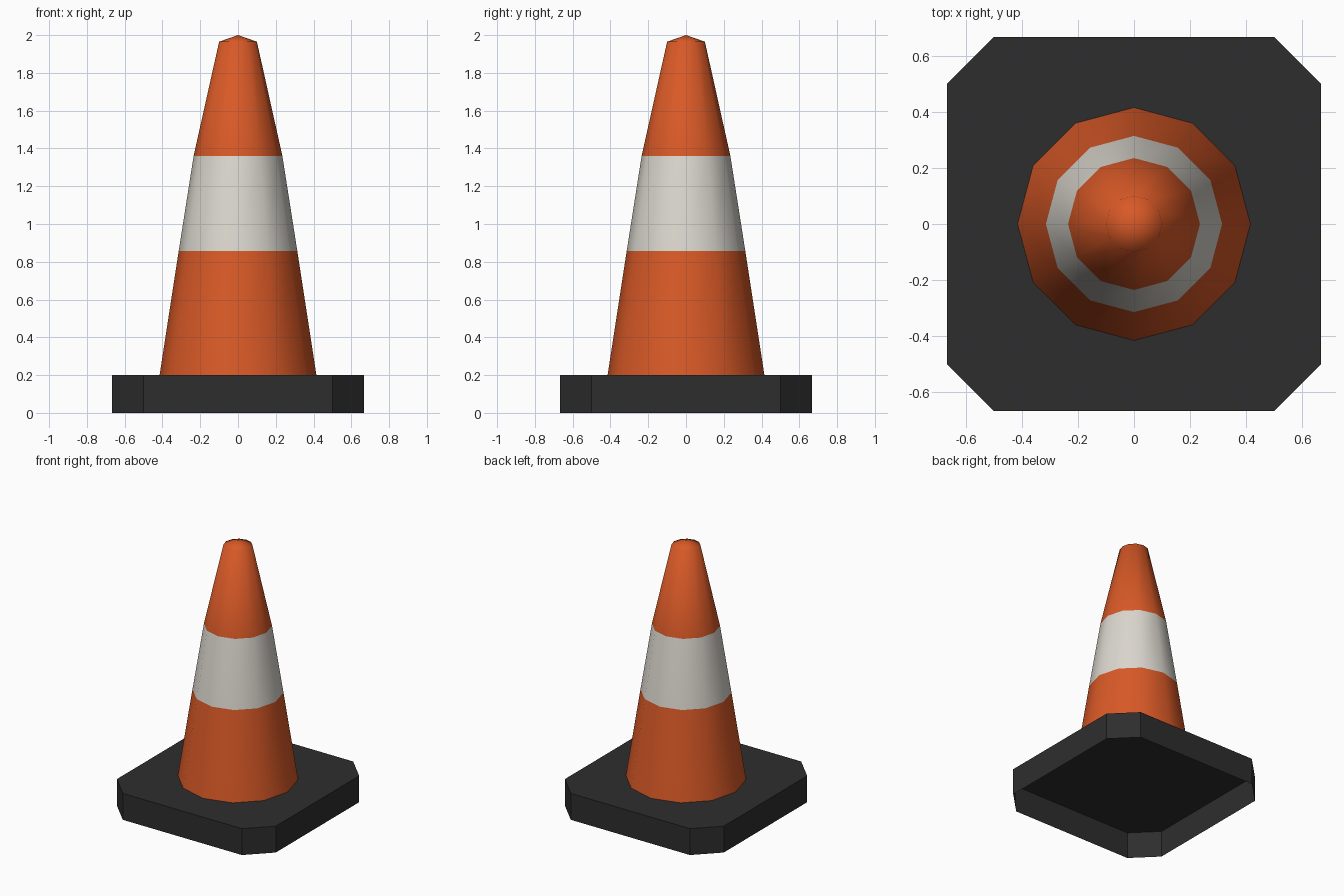
import bpy, bmesh
from math import cos, sin, tau

if "Cube" in bpy.data.objects:
    bpy.data.objects.remove(bpy.data.objects["Cube"])


def material(name, colour):
    mat = bpy.data.materials.new(name)
    mat.use_nodes = True
    mat.diffuse_color = (*colour, 1)
    bsdf = next(n for n in mat.node_tree.nodes if n.type == "BSDF_PRINCIPLED")
    bsdf.inputs["Base Color"].default_value = (*colour, 1)
    return mat


def finish(name, bm, mats):
    bmesh.ops.recalc_face_normals(bm, faces=bm.faces)
    mesh = bpy.data.meshes.new(name)
    bm.to_mesh(mesh)
    bm.free()
    for mat in mats:
        mesh.materials.append(mat)
    obj = bpy.data.objects.new(name, mesh)
    bpy.context.collection.objects.link(obj)
    return obj


orange = material("orange", (0.69, 0.1, 0.02))
white = material("off_white", (0.71, 0.68, 0.62))
black = material("black_rubber", (0.027, 0.027, 0.027))

# Base: square slab with clipped corners, open underneath
HALF, FLAT, HEIGHT = 0.667, 0.5, 0.2
bm = bmesh.new()
corners = []
for sx, sy in ((1, 1), (-1, 1), (-1, -1), (1, -1)):
    pair = [(sx * HALF, sy * FLAT), (sx * FLAT, sy * HALF)]
    corners += pair if sx * sy > 0 else pair[::-1]
top = bm.faces.new([bm.verts.new((x, y, HEIGHT)) for x, y in corners])
walls = bmesh.ops.extrude_edge_only(bm, edges=top.edges[:])
for v in walls["geom"]:
    if isinstance(v, bmesh.types.BMVert):
        v.co.z = 0
finish("base", bm, [black])

# Cone: twelve-sided tapering body with a low pointed cap
SIDES = 12
profile = [(0.415, HEIGHT), (0.314, 0.857), (0.235, 1.36), (0.1, 1.965)]
bm = bmesh.new()
rings = [[bm.verts.new((r * cos(tau * i / SIDES), r * sin(tau * i / SIDES), z))
          for i in range(SIDES)] for r, z in profile]
tip = bm.verts.new((0, 0, 2))
for i in range(SIDES):
    j = (i + 1) % SIDES
    for level, (low, high) in enumerate(zip(rings, rings[1:])):
        face = bm.faces.new((low[i], low[j], high[j], high[i]))
        face.material_index = 1 if level == 1 else 0  # reflective band
    bm.faces.new((rings[-1][i], rings[-1][j], tip))
for face in bm.faces:
    face.smooth = True
finish("cone", bm, [orange, white])
